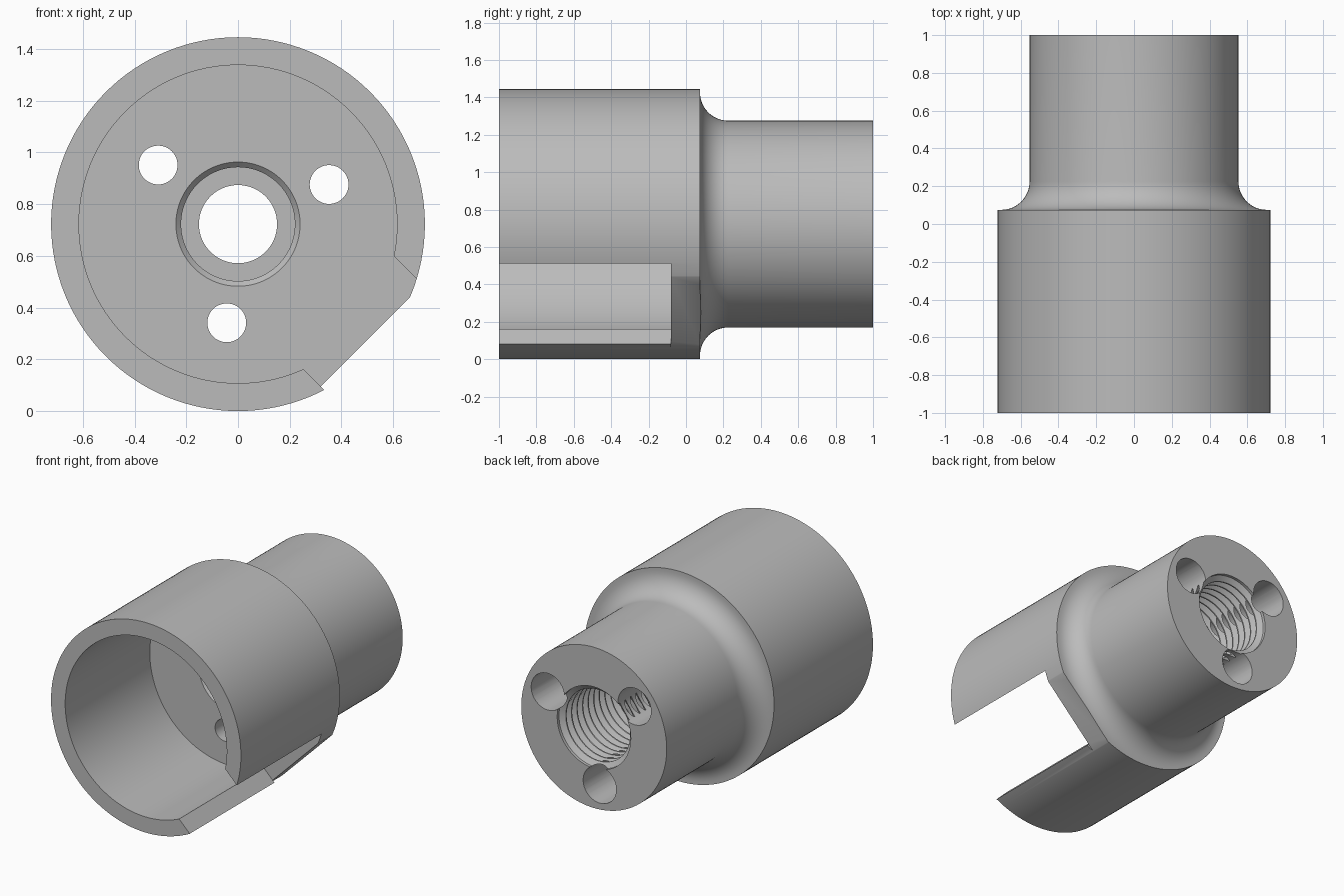
import bpy, bmesh, math
from mathutils import Matrix, Vector

old = bpy.data.objects.get("Cube")
if old:
    bpy.data.objects.remove(old, do_unlink=True)

R = 0.7225            # outer radius, also the height of the axis
NECK = 0.553          # neck radius
FLOOR = -0.08         # cavity floor
AXIS = Vector((0, 0, R))

grey = bpy.data.materials.new("plain grey")
grey.use_nodes = True
colour = (0.5, 0.5, 0.5, 1)
grey.diffuse_color = colour
grey.node_tree.nodes["Principled BSDF"].inputs["Base Color"].default_value = colour


def new_object(name, bm):
    mesh = bpy.data.meshes.new(name)
    bmesh.ops.recalc_face_normals(bm, faces=bm.faces)
    bm.to_mesh(mesh)
    bm.free()
    mesh.materials.append(grey)
    ob = bpy.data.objects.new(name, mesh)
    bpy.context.collection.objects.link(ob)
    return ob


def lathe(name, profile, steps):
    """Turn a closed (radius, y) outline around the part's axis."""
    bm = bmesh.new()
    verts = [bm.verts.new((r, y, R)) for r, y in profile]
    edges = [bm.edges.new((verts[i - 1], verts[i])) for i in range(len(verts))]
    bmesh.ops.spin(bm, geom=verts + edges, cent=AXIS, axis=(0, 1, 0),
                   angle=math.tau, steps=steps, use_merge=True)
    bmesh.ops.remove_doubles(bm, verts=bm.verts, dist=1e-5)
    return new_object(name, bm)


def rod(name, x, z, radius, y0, y1):
    bm = bmesh.new()
    place = Matrix.Translation((x, (y0 + y1) / 2, z)) @ Matrix.Rotation(math.pi / 2, 4, 'X')
    bmesh.ops.create_cone(bm, cap_ends=True, segments=48, radius1=radius,
                          radius2=radius, depth=y1 - y0, matrix=place)
    return new_object(name, bm)


def diagonal_box(name, u, y, v):
    """Box turned 45 degrees about the axis; u points out to the lower left side."""
    bm = bmesh.new()
    mid = [(a + b) / 2 for a, b in (u, y, v)]
    size = [b - a for a, b in (u, y, v)]
    place = (Matrix.Translation(AXIS) @ Matrix.Rotation(math.pi / 4, 4, 'Y')
             @ Matrix.Translation(mid) @ Matrix.Diagonal((*size, 1)))
    bmesh.ops.create_cube(bm, size=1, matrix=place)
    return new_object(name, bm)


def cut(body, cutter):
    mod = body.modifiers.new("cut", 'BOOLEAN')
    mod.operation = 'DIFFERENCE'
    mod.solver = 'EXACT'
    mod.object = cutter
    bpy.context.view_layer.objects.active = body
    bpy.ops.object.modifier_apply(modifier=mod.name)
    bpy.data.objects.remove(cutter, do_unlink=True)


# Outside: cup, shoulder fillet, neck
fillet = 0.15
profile = [(0.615, -1), (R, -1), (R, 0.075)]
for i in range(13):
    a = math.pi / 2 * i / 12
    profile.append((NECK + fillet - fillet * math.sin(a),
                    0.075 + fillet - fillet * math.cos(a)))
profile.append((NECK, 1))

# Threaded bore entered from the back
minor, major, pitch = 0.245, 0.28, 0.06
profile += [(major, 1), (major, 0.98)]
for i in range(10):
    y = 0.98 - pitch * i
    profile += [(minor, y - pitch * 0.4), (minor, y - pitch * 0.55),
                (major, y - pitch * 0.9), (major, y - pitch)]

# Centre hole, front counterbore with chamfer, cavity
profile += [(major, 0.34), (0.151, 0.34), (0.151, 0.1), (0.22, 0.1),
            (0.22, FLOOR + 0.02), (0.24, FLOOR), (0.615, FLOOR)]
body = lathe("stepped_socket", profile, 128)

# Three bolt holes with wide recesses at the back
for k in range(3):
    a = math.radians(23.5 + 120 * k)
    x, z = 0.384 * math.cos(a), R + 0.384 * math.sin(a)
    cut(body, rod("bolt_hole_cutter", x, z, 0.075, -0.3, 0.6))
    cut(body, rod("bolt_recess_cutter", x, z, 0.126, 0.3, 1.1))

# Window slot in the cup wall and the flat behind it
cut(body, diagonal_box("slot_cutter", (0.5, 1), (-1.1, FLOOR), (-0.218, 0.339)))
cut(body, diagonal_box("flat_cutter", (0.67, 1), (FLOOR, 0.2), (-0.4, 0.4)))

bpy.ops.object.select_all(action='DESELECT')
body.select_set(True)
bpy.context.view_layer.objects.active = body
bpy.ops.object.shade_smooth_by_angle(angle=math.radians(30))
